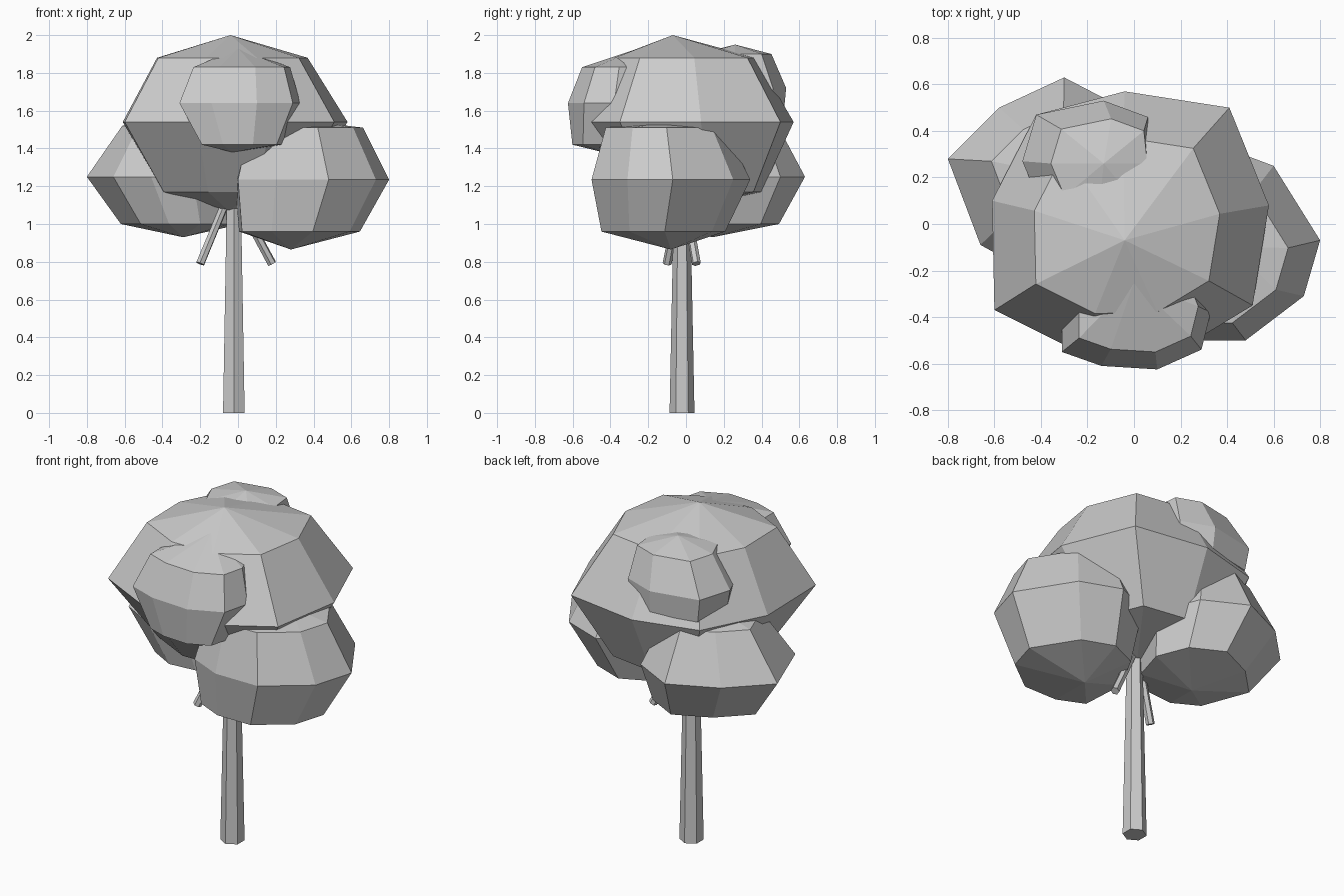
import bpy
import bmesh
import math
from mathutils import Vector

default_cube = bpy.data.objects.get("Cube")
if default_cube:
    bpy.data.objects.remove(default_cube, do_unlink=True)


def make_material(name, colour):
    material = bpy.data.materials.new(name)
    material.use_nodes = True
    material.diffuse_color = colour
    material.node_tree.nodes["Principled BSDF"].inputs["Base Color"].default_value = colour
    return material


grey = make_material("plain grey", (0.6, 0.6, 0.6, 1))


def finish(name, bm):
    """Turn a bmesh into a flat shaded object."""
    bmesh.ops.recalc_face_normals(bm, faces=bm.faces)
    mesh = bpy.data.meshes.new(name)
    bm.to_mesh(mesh)
    bm.free()
    mesh.materials.append(grey)
    bpy.context.collection.objects.link(bpy.data.objects.new(name, mesh))


def bridge(bm, lower, upper):
    count = len(lower)
    for i in range(count):
        j = (i + 1) % count
        bm.faces.new((lower[i], lower[j], upper[j], upper[i]))


def leaf_clump(name, centre, equator, low_hub, low_scale, high_hub, high_scale, bottom, top):
    """Low-poly ball: an uneven equator, a scaled ring below and above, two poles."""
    bm = bmesh.new()
    centre = Vector(centre)
    spokes = [Vector((x, y, centre.z)) - centre for x, y in equator]
    rings = []
    for hub, scale in ((low_hub, low_scale), (centre, 1), (high_hub, high_scale)):
        rings.append([bm.verts.new(Vector(hub) + spoke * scale) for spoke in spokes])
    bridge(bm, rings[0], rings[1])
    bridge(bm, rings[1], rings[2])
    for ring, pole in ((rings[0], bottom), (rings[2], top)):
        tip = bm.verts.new(pole)
        for i, vert in enumerate(ring):
            bm.faces.new((vert, ring[(i + 1) % len(ring)], tip))
    finish(name, bm)


def stem(name, start, end, start_radius, end_radius, sides=6):
    """Tapered prism between two points."""
    bm = bmesh.new()
    start, end = Vector(start), Vector(end)
    turn = (end - start).to_track_quat("Z", "Y")
    rings = []
    for point, radius in ((start, start_radius), (end, end_radius)):
        ring = []
        for i in range(sides):
            angle = math.pi / 2 + math.tau * i / sides
            offset = Vector((math.cos(angle), math.sin(angle), 0)) * radius
            ring.append(bm.verts.new(point + turn @ offset))
        bm.faces.new(ring)
        rings.append(ring)
    bridge(bm, *rings)
    finish(name, bm)


# Trunk and the two drooping branches
stem("trunk", (-0.022, -0.021, 0), (-0.022, -0.021, 1.25), 0.066, 0.041)
stem("right_branch", (-0.2, -0.1, 0.79), (-0.03, -0.02, 1.2), 0.024, 0.022)
stem("left_branch", (0.18, 0.055, 0.79), (-0.02, -0.01, 1.16), 0.024, 0.022)

# Main crown
leaf_clump("main_crown", (-0.03, -0.06, 1.54),
           [(0.58, 0.08), (0.41, 0.5), (-0.04, 0.57), (-0.42, 0.47), (-0.61, 0.1),
            (-0.6, -0.37), (-0.22, -0.56), (0.18, -0.55), (0.51, -0.35)],
           low_hub=(-0.04, 0.01, 1.17), low_scale=0.62,
           high_hub=(-0.04, -0.05, 1.88), high_scale=0.67,
           bottom=(-0.05, -0.04, 1.07), top=(-0.04, -0.07, 2))

# Large side clumps
leaf_clump("left_clump", (0.37, -0.08, 1.235),
           [(0.8, -0.07), (0.6, 0.25), (0.36, 0.34), (0.14, 0.24), (-0.02, -0.06),
            (0, -0.41), (0.2, -0.5), (0.48, -0.5), (0.73, -0.31)],
           low_hub=(0.31, -0.12, 0.96), low_scale=0.78,
           high_hub=(0.34, -0.11, 1.51), high_scale=0.75,
           bottom=(0.28, -0.08, 0.865), top=(0.42, -0.1, 1.54))
leaf_clump("right_clump", (-0.36, 0.2, 1.25),
           [(-0.8, 0.28), (-0.58, 0.5), (-0.3, 0.63), (-0.05, 0.5), (0.05, 0.25),
            (-0.03, -0.02), (-0.24, -0.18), (-0.46, -0.2), (-0.66, -0.09)],
           low_hub=(-0.29, 0.17, 1), low_scale=0.75,
           high_hub=(-0.34, 0.22, 1.52), high_scale=0.62,
           bottom=(-0.29, 0.14, 0.93), top=(-0.36, 0.22, 1.56))

# Small upper clumps
leaf_clump("front_clump", (0.01, -0.35, 1.64),
           [(0.33, -0.38), (0.25, -0.18), (0.02, -0.08), (-0.2, -0.17), (-0.31, -0.36),
            (-0.31, -0.55), (-0.14, -0.61), (0.1, -0.625), (0.29, -0.54)],
           low_hub=(0.02, -0.42, 1.42), low_scale=0.66,
           high_hub=(0.02, -0.33, 1.83), high_scale=0.8,
           bottom=(-0.03, -0.44, 1.38), top=(0, -0.25, 1.93))
leaf_clump("back_clump", (-0.2, 0.27, 1.72),
           [(0.08, 0.27), (0.06, 0.46), (-0.13, 0.53), (-0.42, 0.47), (-0.48, 0.27),
            (-0.4, 0.08), (-0.2, 0), (0, 0.06)],
           low_hub=(-0.19, 0.27, 1.58), low_scale=0.95,
           high_hub=(-0.15, 0.26, 1.9), high_scale=0.74,
           bottom=(-0.2, 0.28, 1.48), top=(-0.13, 0.26, 1.95))
